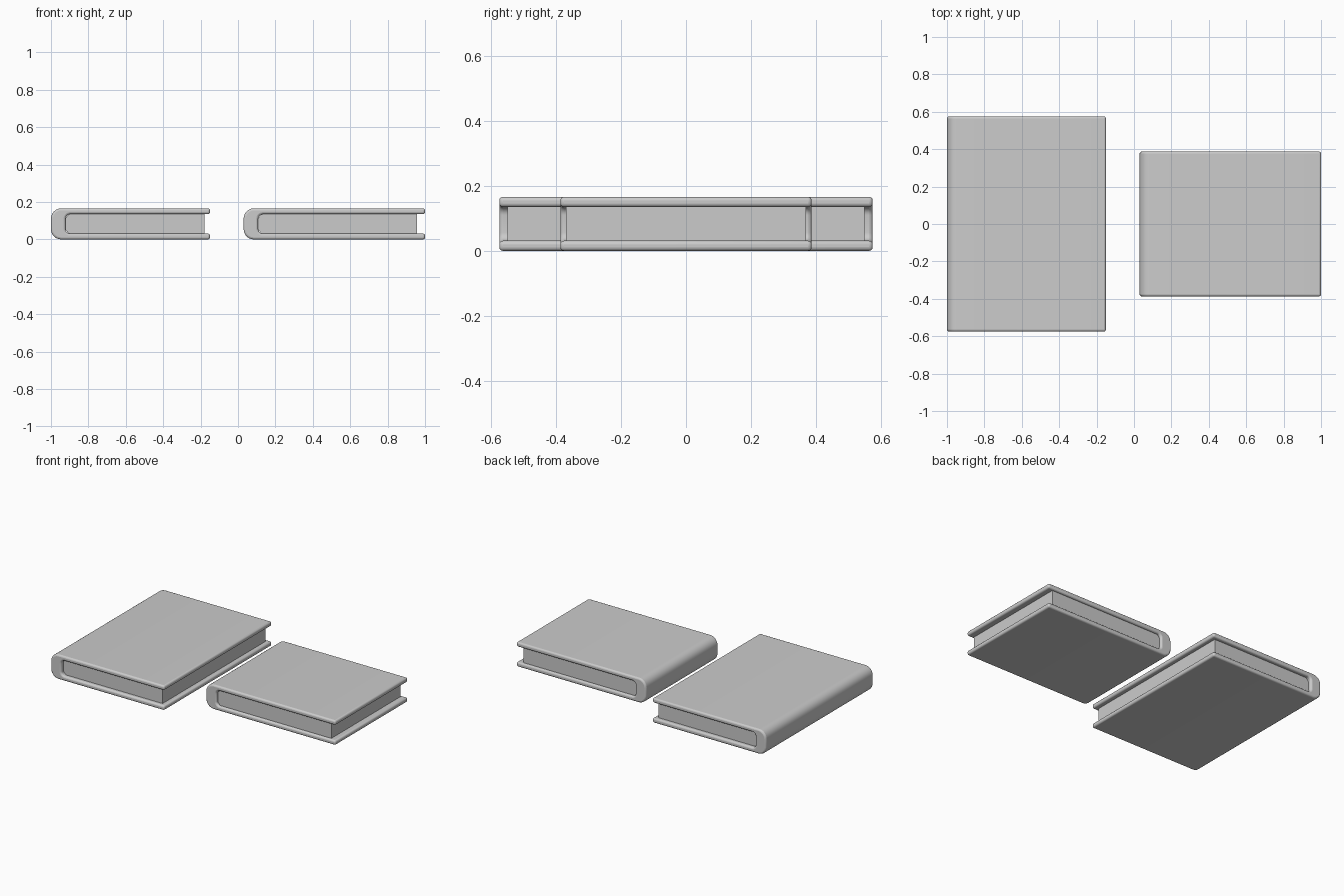
import bpy, bmesh, math

if "Cube" in bpy.data.objects:
    bpy.data.objects.remove(bpy.data.objects["Cube"])

H = 0.166      # book thickness
T = 0.031      # cover board thickness
SPINE = 0.078  # spine thickness


def arc(cx, cz, r, a0, a1, n=6):
    """Points on an arc in the xz plane, angles in degrees."""
    pts = []
    for i in range(n + 1):
        a = math.radians(a0 + (a1 - a0) * i / n)
        pts.append((cx + r * math.cos(a), cz + r * math.sin(a)))
    return pts


def prism(name, profile, y0, y1, bevel):
    """Extrude an xz profile along y and round its sharp edges."""
    bm = bmesh.new()
    face = bm.faces.new([bm.verts.new((x, y0, z)) for x, z in profile])
    new = bmesh.ops.extrude_face_region(bm, geom=[face])["geom"]
    bmesh.ops.translate(bm, vec=(0, y1 - y0, 0),
                        verts=[g for g in new if isinstance(g, bmesh.types.BMVert)])
    bmesh.ops.recalc_face_normals(bm, faces=bm.faces)
    mesh = bpy.data.meshes.new(name)
    bm.to_mesh(mesh)
    bm.free()
    ob = bpy.data.objects.new(name, mesh)
    bpy.context.collection.objects.link(ob)
    if bevel:
        mod = ob.modifiers.new("rounded_edges", "BEVEL")
        mod.width = bevel
        mod.segments = 3
        mod.limit_method = "ANGLE"
        mod.angle_limit = math.radians(40)
    bpy.ops.object.select_all(action="DESELECT")
    ob.select_set(True)
    bpy.context.view_layer.objects.active = ob
    bpy.ops.object.shade_smooth_by_angle(angle=math.radians(40))
    return ob


def book(name, x0, x1, half_y, page_x1, page_half_y):
    R, r = 0.055, 0.025
    xi = x0 + SPINE
    # Cover: C-shaped profile with rounded spine corners
    profile = [(x1, 0), (x1, T)]
    profile += arc(xi + r, T + r, r, 270, 180)
    profile += arc(xi + r, H - T - r, r, 180, 90)
    profile += [(x1, H - T), (x1, H)]
    profile += arc(x0 + R, H - R, R, 90, 180)
    profile += arc(x0 + R, R, R, 180, 270)
    prism(name + "_cover", profile, -half_y, half_y, 0.011)
    # Page block, tucked slightly into the cover
    e = 0.004
    px = xi - 0.004
    pages = [(px + r, T - e), (page_x1, T - e), (page_x1, H - T + e),
             (px + r, H - T + e), (px, H - T - r), (px, T + r)]
    prism(name + "_pages", pages, -page_half_y, page_half_y, 0)


book("tall_book", -1.0, -0.15, 0.575, -0.18, 0.549)
book("wide_book", 0.03, 1.0, 0.387, 0.958, 0.37)
